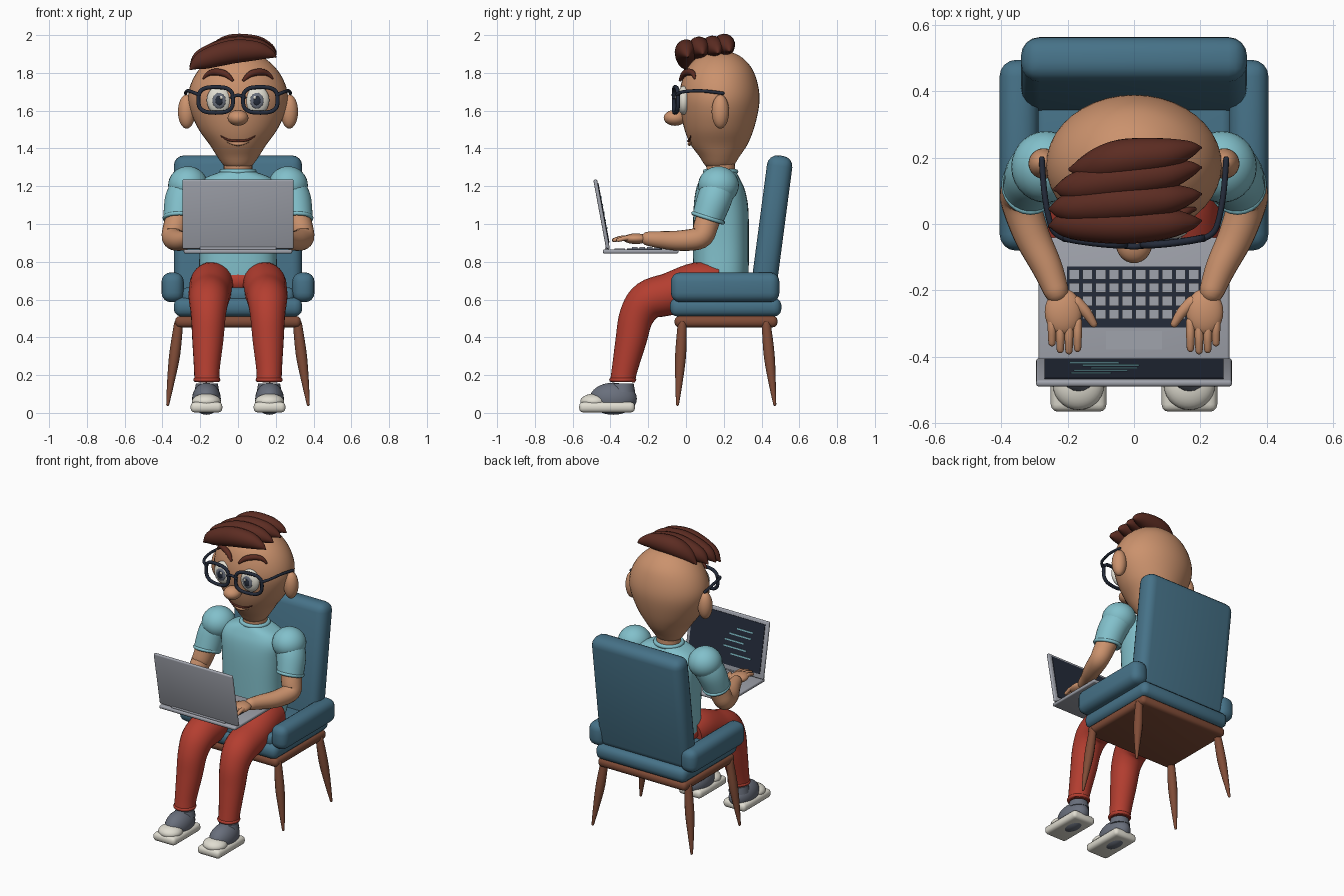
import bpy, bmesh, math
from mathutils import Vector, Matrix

if "Cube" in bpy.data.objects:
    bpy.data.objects.remove(bpy.data.objects["Cube"])


def material(name, r, g, b):
    m = bpy.data.materials.new(name)
    lin = [((c / 255 + 0.055) / 1.055) ** 2.4 for c in (r, g, b)]
    m.diffuse_color = (*lin, 1)
    m.use_nodes = True
    m.node_tree.nodes["Principled BSDF"].inputs["Base Color"].default_value = m.diffuse_color
    return m


SKIN = material("skin", 203, 146, 109)
HAIR = material("dark_brown", 92, 44, 34)
WOOD = material("wood", 128, 76, 55)
SHIRT = material("light_teal", 130, 192, 203)
RED = material("trouser_red", 180, 62, 48)
BLUE = material("chair_blue", 70, 114, 136)
GREY = material("laptop_grey", 160, 163, 172)
DARK = material("dark_navy", 36, 43, 58)
CREAM = material("cream", 224, 221, 209)
SLATE = material("slate", 105, 111, 124)


def finish(name, bm, mat, mirror=False, angle=40):
    bmesh.ops.recalc_face_normals(bm, faces=bm.faces)
    me = bpy.data.meshes.new(name)
    bm.to_mesh(me)
    bm.free()
    me.materials.append(mat)
    ob = bpy.data.objects.new(name, me)
    bpy.context.collection.objects.link(ob)
    if mirror:
        ob.modifiers.new("mirror", 'MIRROR')
    bpy.ops.object.select_all(action='DESELECT')
    ob.select_set(True)
    bpy.context.view_layer.objects.active = ob
    bpy.ops.object.shade_smooth_by_angle(angle=math.radians(angle))
    return ob


def boxes(name, items, mat, bevel=0.0, origin=(0, 0, 0), tilt=0, mirror=False, seg=3):
    """items: (centre, size) pairs, tilted together about x and moved to origin"""
    bm = bmesh.new()
    for c, s in items:
        bmesh.ops.create_cube(bm, size=1, matrix=Matrix.Translation(c) @ Matrix.Diagonal((*s, 1)))
    if bevel:
        bmesh.ops.bevel(bm, geom=bm.edges[:], offset=bevel, segments=seg, profile=0.5, affect='EDGES')
    bm.transform(Matrix.Translation(origin) @ Matrix.Rotation(math.radians(tilt), 4, 'X'))
    return finish(name, bm, mat, mirror)


def ball(name, c, r, mat, mirror=False):
    bm = bmesh.new()
    bmesh.ops.create_uvsphere(bm, u_segments=28, v_segments=16, radius=1,
                              matrix=Matrix.Translation(c) @ Matrix.Diagonal((*r, 1)))
    return finish(name, bm, mat, mirror)


def skin_rings(bm, rings, closed=False):
    vs = [[bm.verts.new(p) for p in ring] for ring in rings]
    n = len(vs[0])
    pairs = list(zip(vs, vs[1:])) + ([(vs[-1], vs[0])] if closed else [])
    for a, b in pairs:
        for i in range(n):
            j = (i + 1) % n
            bm.faces.new((a[i], a[j], b[j], b[i]))
    if not closed:
        bm.faces.new(vs[0])
        bm.faces.new(vs[-1])


def spline(pts, steps, closed=False):
    """Catmull-Rom curve through points of any dimension"""
    n, out = len(pts), []
    get = (lambda i: Vector(pts[i % n])) if closed else (lambda i: Vector(pts[max(0, min(n - 1, i))]))
    for i in range(n if closed else n - 1):
        a, b, c, d = (get(i + k) for k in (-1, 0, 1, 2))
        for k in range(steps):
            t = k / steps
            out.append(0.5 * (2 * b + (c - a) * t + (2 * a - 5 * b + 4 * c - d) * t * t
                              + (3 * b - a - 3 * c + d) * t ** 3))
    return out if closed else out + [Vector(pts[-1])]


def tube(name, pts, mat, mirror=False, flat=(1, 1), closed=False, rounded=True, n=16, steps=5):
    """Sweep a circle along (x, y, z, radius) points"""
    path = spline([tuple(p) for p in pts], steps, closed)
    P = [Vector(p[:3]) for p in path]
    R = [max(p[3], 0.002) for p in path]
    m = len(P)
    T = [((P[(i + 1) % m] - P[i - 1]) if closed else
          (P[min(i + 1, m - 1)] - P[max(i - 1, 0)])).normalized() for i in range(m)]
    axis = min(range(3), key=lambda k: abs(T[0][k]))
    normal = Vector([1.0 if k == axis else 0.0 for k in range(3)])
    frames = []
    for i in range(m):
        normal = (normal - T[i] * normal.dot(T[i])).normalized()
        frames.append((P[i], R[i], normal.copy(), T[i].cross(normal)))
    if rounded and not closed:
        dome = [(math.sin(a), math.cos(a)) for a in (0.5, 1.0, 1.4)]
        p, r, u, v = frames[0]
        q, s, w, x = frames[-1]
        frames = ([(p - T[0] * r * k, r * c, u, v) for k, c in reversed(dome)] + frames
                  + [(q + T[-1] * s * k, s * c, w, x) for k, c in dome])
    bm = bmesh.new()
    ang = [2 * math.pi * i / n for i in range(n)]
    skin_rings(bm, [[p + u * r * flat[0] * math.cos(a) + v * r * flat[1] * math.sin(a) for a in ang]
                    for p, r, u, v in frames], closed)
    return finish(name, bm, mat, mirror, 60)


def loft(name, rings, mat, power=2, n=40):
    """Stack of superellipse rings given as (z, half width, half depth, centre y)"""
    def point(z, rx, ry, cy, a):
        c, s = math.cos(a), math.sin(a)
        f = lambda t: math.copysign(abs(t) ** (2 / power), t)
        return rx * f(c), cy + ry * f(s), z
    bm = bmesh.new()
    skin_rings(bm, [[point(*r, 2 * math.pi * i / n) for i in range(n)] for r in spline(rings, 4)])
    return finish(name, bm, mat, angle=60)


# Chair
boxes("seat_frame", [((0, 0.212, 0.483), (0.665, 0.545, 0.06))], WOOD, 0.025)
boxes("seat_base_cushion", [((0, 0.21, 0.56), (0.68, 0.59, 0.1))], BLUE, 0.04)
boxes("seat_cushion", [((0, 0.19, 0.62), (0.6, 0.5, 0.09))], BLUE, 0.035)
boxes("backrest", [((0, 0, 0), (0.68, 0.135, 0.78))], BLUE, 0.055, (0, 0.452, 0.975), -7.5, seg=4)
boxes("armrest", [((0.346, 0.207, 0.665), (0.118, 0.575, 0.158))], BLUE, 0.05, mirror=True, seg=4)
for part, y0, y1 in (("front_chair_leg", -0.02, -0.045), ("rear_chair_leg", 0.425, 0.47)):
    tube(part, [(0.315, y0, 0.47, 0.024), (0.335, (2 * y0 + y1) / 3, 0.31, 0.029),
                (0.355, (y0 + 2 * y1) / 3, 0.17, 0.02), (0.372, y1, 0.045, 0.008)], WOOD, True, n=12)

# Trousers
ball("pelvis", (0, 0.17, 0.7), (0.21, 0.14, 0.09), RED)
tube("trouser_leg", [(0.13, 0.16, 0.68, 0.11), (0.14, 0.06, 0.682, 0.115), (0.15, -0.08, 0.632, 0.112),
                     (0.155, -0.2, 0.595, 0.105), (0.157, -0.262, 0.51, 0.092), (0.16, -0.292, 0.38, 0.082),
                     (0.165, -0.325, 0.23, 0.068), (0.165, -0.335, 0.17, 0.066)], RED, True, rounded=False, n=24)
ring = [k * math.pi / 6 for k in range(12)]
tube("trouser_cuff", [(0.165 + 0.06 * math.cos(a), -0.335 + 0.06 * math.sin(a), 0.175, 0.012) for a in ring],
     RED, True, closed=True, n=8, steps=2)

# Shoes
boxes("shoe_sole", [((0.167, -0.418, 0.03), (0.168, 0.295, 0.055))], CREAM, 0.022, mirror=True)
ball("shoe_upper", (0.167, -0.385, 0.075), (0.076, 0.125, 0.085), SLATE, True)
ball("shoe_toe_cap", (0.167, -0.485, 0.06), (0.077, 0.075, 0.042), CREAM, True)
tube("shoe_collar", [(0.165, -0.335, 0.11, 0.066), (0.165, -0.335, 0.155, 0.058)], SLATE, True, rounded=False)

# Shirt
loft("shirt_body", [(0.665, 0.19, 0.13, 0.185), (0.72, 0.205, 0.145, 0.185), (0.9, 0.205, 0.148, 0.185),
                    (1.08, 0.215, 0.145, 0.185), (1.18, 0.22, 0.13, 0.182), (1.24, 0.18, 0.105, 0.18),
                    (1.275, 0.095, 0.085, 0.18)], SHIRT, 2.6)
tube("shirt_collar", [(0.085 * math.cos(a), 0.183 + 0.08 * math.sin(a), 1.277, 0.014) for a in ring],
     SHIRT, closed=True, n=8, steps=2)
ball("shoulder", (0.265, 0.172, 1.205), (0.105, 0.108, 0.1), SHIRT, True)
tube("sleeve", [(0.26, 0.175, 1.2, 0.09), (0.295, 0.15, 1.13, 0.092), (0.312, 0.115, 1.03, 0.084)],
     SHIRT, True, rounded=False, n=24)
tube("sleeve_hem", [(0.312 + 0.077 * math.cos(a), 0.117 + 0.079 * math.sin(a),
                     1.032 - 0.025 * math.sin(a), 0.011) for a in ring], SHIRT, True, closed=True, n=8, steps=2)

# Arms and hands
tube("arm", [(0.305, 0.13, 1.08, 0.066), (0.33, 0.105, 0.99, 0.065), (0.343, 0.075, 0.928, 0.06),
             (0.31, -0.03, 0.912, 0.054), (0.262, -0.13, 0.916, 0.046), (0.235, -0.2, 0.922, 0.038)],
     SKIN, True, n=20)
ball("palm", (0.213, -0.265, 0.922), (0.056, 0.07, 0.028), SKIN, True)
for i, (x, y) in enumerate(((0.17, -0.375), (0.196, -0.382), (0.222, -0.378), (0.247, -0.358))):
    tube(f"finger_{i + 1}", [(x, -0.295, 0.925, 0.014), (x, y + 0.04, 0.926, 0.013), (x, y, 0.915, 0.011)],
         SKIN, True, n=10, steps=3)
tube("thumb", [(0.175, -0.235, 0.92, 0.02), (0.145, -0.265, 0.918, 0.017), (0.122, -0.3, 0.91, 0.012)],
     SKIN, True, n=10, steps=3)

# Laptop base, keys and trackpad
boxes("laptop_base", [((0, -0.24, 0.855), (0.575, 0.4, 0.022))], GREY, 0.008)
boxes("keyboard_bed", [((0, -0.22, 0.868), (0.405, 0.185, 0.005))], DARK)
boxes("keys", [((-0.18 + 0.04 * i, -0.152 - 0.04 * j, 0.874), (0.031, 0.029, 0.01))
               for i in range(10) for j in range(4)], GREY)
boxes("trackpad", [((0, -0.35, 0.868), (0.17, 0.055, 0.005))], GREY)

# Laptop screen with lines of code
LID = dict(origin=(0, -0.447, 1.052), tilt=10.5)
boxes("laptop_lid", [((0, 0, 0), (0.59, 0.02, 0.372))], GREY, 0.008, **LID)
boxes("laptop_display", [((0, 0.0115, 0.005), (0.54, 0.005, 0.32))], DARK, **LID)
code = ((-0.13, 0.12), (-0.1, 0.16), (-0.06, 0.14), (-0.07, 0.17), (-0.12, 0.15))
boxes("code_lines", [((x, 0.0155, 0.09 - 0.042 * i), (w, 0.004, 0.009)) for i, (x, w) in enumerate(code)],
      SHIRT, **LID)
tube("laptop_hinge", [(-0.2, -0.417, 0.87, 0.011), (0.2, -0.417, 0.87, 0.011)], GREY, rounded=False)

# Head, neck, ears and nose
HEAD = [(1.292, 0.04, 0.04, 0.177), (1.31, 0.075, 0.075, 0.177), (1.36, 0.112, 0.108, 0.177),
        (1.42, 0.15, 0.15, 0.175), (1.5, 0.208, 0.183, 0.175), (1.6, 0.253, 0.206, 0.177),
        (1.68, 0.264, 0.212, 0.177), (1.76, 0.242, 0.198, 0.177), (1.83, 0.196, 0.168, 0.177),
        (1.885, 0.13, 0.115, 0.177), (1.91, 0.065, 0.06, 0.177), (1.917, 0.01, 0.01, 0.177)]
loft("head", HEAD, SKIN)
tube("neck", [(0, 0.185, 1.22, 0.076), (0, 0.182, 1.36, 0.076)], SKIN, rounded=False, n=24)
ball("ear", (0.272, 0.182, 1.595), (0.046, 0.046, 0.09), SKIN, True)
ball("nose", (0, -0.058, 1.562), (0.055, 0.06, 0.042), SKIN)


def face_y(x, z):
    """Front surface of the head"""
    for a, b in zip(HEAD, HEAD[1:]):
        if a[0] <= z <= b[0]:
            _, rx, ry, cy = Vector(a).lerp(Vector(b), (z - a[0]) / (b[0] - a[0]))
            return cy - ry * math.sqrt(max(0, 1 - (x / rx) ** 2))


def on_face(pts, out):
    return [(x, face_y(x, z) - out, z, r) for x, z, r in pts]


tube("eyebrow", on_face([(0.03, 1.762, 0.008), (0.065, 1.793, 0.017), (0.115, 1.805, 0.018),
                         (0.155, 1.797, 0.014), (0.183, 1.772, 0.006)], 0.012), HAIR, True, n=10)
tube("mouth", on_face([(-0.09, 1.465, 0.003), (-0.05, 1.445, 0.006), (0, 1.44, 0.007),
                       (0.05, 1.445, 0.006), (0.09, 1.465, 0.003)], 0.004), HAIR, n=8)
tube("lower_lip", on_face([(-0.055, 1.433, 0.004), (0, 1.424, 0.011), (0.055, 1.433, 0.004)], 0.004), SKIN, n=8)

# Eyes
ball("eyeball", (0.1, -0.012, 1.655), (0.066, 0.036, 0.076), CREAM, True)
ball("iris", (0.1, -0.04, 1.653), (0.036, 0.012, 0.042), SLATE, True)
ball("pupil", (0.1, -0.048, 1.653), (0.02, 0.008, 0.025), DARK, True)
ball("eye_glint", (0.089, -0.054, 1.669), (0.008, 0.004, 0.009), CREAM, True)

# Glasses
rim = []
for k in range(16):
    c, s = math.cos(k * math.pi / 8), math.sin(k * math.pi / 8)
    x = 0.118 + 0.092 * math.copysign(abs(c) ** 0.7, c)
    rim.append((x, -0.064 + 0.02 * (x / 0.2) ** 2, 1.657 + 0.068 * math.copysign(abs(s) ** 0.7, s), 0.011))
tube("glasses_rim", rim, DARK, True, closed=True, n=10, steps=3)
tube("glasses_bridge", [(-0.035, -0.064, 1.67, 0.009), (0, -0.068, 1.682, 0.009), (0.035, -0.064, 1.67, 0.009)],
     DARK, n=10)
tube("glasses_temple", [(0.208, -0.045, 1.685, 0.01), (0.246, -0.015, 1.7, 0.009), (0.268, 0.08, 1.705, 0.009),
                        (0.278, 0.195, 1.692, 0.009)], DARK, True, n=10)

# Swept hair locks, back to front
locks = ((0.165, 0.225, -0.19, 0.01), (0.105, 0.165, -0.235, 0), (0.045, 0.085, -0.25, -0.005), (-0.005, 0.005, -0.25, -0.02))
for i, (yl, yr, xl, dz) in enumerate(locks):
    mid = (yl + yr) / 2
    tube(f"hair_lock_{i + 1}", [(xl, yl, 1.842 + dz, 0.008), (xl + 0.06, yl + 0.005, 1.885 + dz, 0.048),
                                (-0.04, mid, 1.93 + dz, 0.063), (0.09, (mid + yr) / 2, 1.937 + dz, 0.052),
                                (0.165, yr, 1.922 + dz, 0.028), (0.2, yr + 0.005, 1.905 + dz, 0.005)],
         HAIR, flat=(0.95, 1), n=18)
